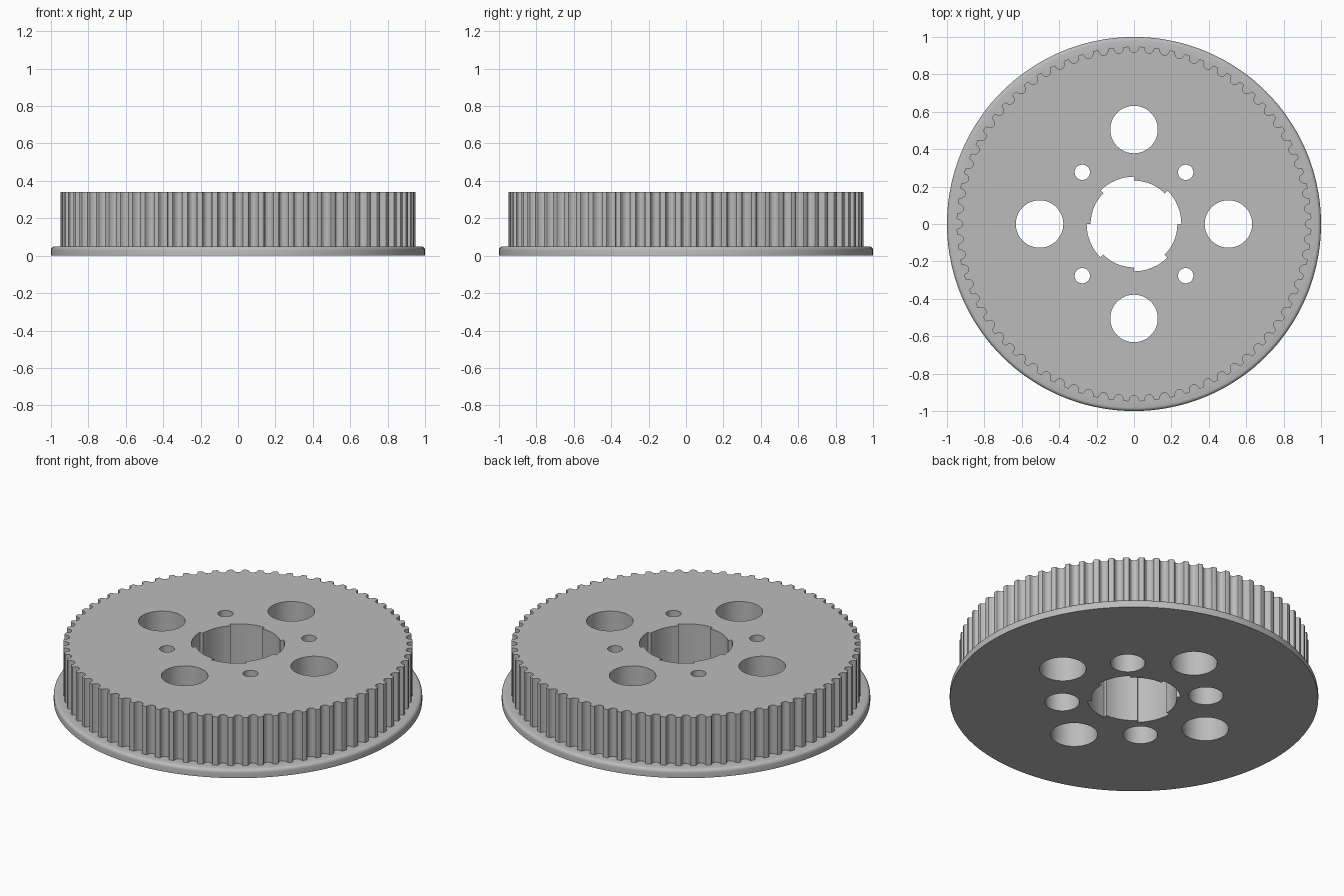
import bpy
import bmesh
from math import cos, sin, pi, radians

if "Cube" in bpy.data.objects:
    bpy.data.objects.remove(bpy.data.objects["Cube"], do_unlink=True)

HEIGHT = 0.34
FLANGE = 0.05
TEETH = 72
TIP_R = 0.948
MM = 0.0418  # belt millimetres to model units

grey = bpy.data.materials.new("plain grey")
grey.use_nodes = True
grey.diffuse_color = (0.5, 0.5, 0.5, 1)
grey.node_tree.nodes["Principled BSDF"].inputs["Base Color"].default_value = (0.5, 0.5, 0.5, 1)


def stack(name, rings):
    """Closed solid skinned between outlines of equal point count."""
    bm = bmesh.new()
    loops = [[bm.verts.new((x, y, z)) for x, y in pts] for pts, z in rings]
    n = len(loops[0])
    bm.faces.new(loops[0][::-1])
    bm.faces.new(loops[-1])
    for a, b in zip(loops, loops[1:]):
        for i in range(n):
            j = (i + 1) % n
            bm.faces.new((a[i], a[j], b[j], b[i]))
    mesh = bpy.data.meshes.new(name)
    bm.to_mesh(mesh)
    bm.free()
    mesh.materials.append(grey)
    obj = bpy.data.objects.new(name, mesh)
    bpy.context.collection.objects.link(obj)
    return obj


def circle(r, n=48, cx=0, cy=0):
    return [(cx + r * cos(2 * pi * i / n), cy + r * sin(2 * pi * i / n)) for i in range(n)]


def combine(target, tool, operation):
    mod = target.modifiers.new("combine", "BOOLEAN")
    mod.operation = operation
    mod.solver = "EXACT"
    mod.object = tool
    bpy.context.view_layer.objects.active = target
    bpy.ops.object.modifier_apply(modifier=mod.name)
    bpy.data.objects.remove(tool, do_unlink=True)


# Flange disc with a rounded upper rim
fillet = 0.02
rings = [(circle(1, 144), 0)]
for k in range(5):
    a = k / 4 * pi / 2
    rings.append((circle(1 - fillet + fillet * cos(a), 144), FLANGE - fillet + fillet * sin(a)))
pulley = stack("toothed_pulley", rings)

# Toothed drum: rounded belt grooves repeated around the rim
half = [(0.747, 0), (0.648, 0.037), (0.598, 0.13), (0.547, 0.343),
        (0.452, 0.54), (0.248, 0.707)]
groove = [(-w, d) for w, d in half] + [(0, 0.764)] + [(w, d) for w, d in half[::-1]]
outline = []
for t in range(TEETH):
    a = 2 * pi * t / TEETH
    for w, d in groove:
        r, s = TIP_R - d * MM, w * MM
        outline.append((r * cos(a) - s * sin(a), r * sin(a) + s * cos(a)))
drum = stack("drum", [(outline, FLANGE / 2), (outline, HEIGHT)])
combine(pulley, drum, "UNION")


def drill(pts, bottom, top):
    combine(pulley, stack("cutter", [(pts, bottom), (pts, top)]), "DIFFERENCE")


# Central bore with four shallow wide keyways
bore = []
for sector in range(8):
    r = 0.253 if sector % 2 == 0 else 0.232
    for k in range(9):
        a = radians(45 * (sector + k / 8))
        bore.append((r * cos(a), r * sin(a)))
drill(bore, -0.1, HEIGHT + 0.1)

# Large lightening holes, and screw holes counterbored from below
for q in range(4):
    a = q * pi / 2
    drill(circle(0.127, 48, 0.505 * cos(a), 0.505 * sin(a)), -0.1, HEIGHT + 0.1)
    b = a + pi / 4
    x, y = 0.391 * cos(b), 0.391 * sin(b)
    drill(circle(0.041, 32, x, y), -0.1, HEIGHT + 0.1)
    drill(circle(0.094, 40, x, y), -0.1, 0.2)

bpy.ops.object.select_all(action="DESELECT")
pulley.select_set(True)
bpy.context.view_layer.objects.active = pulley
bpy.ops.object.shade_smooth_by_angle(angle=radians(25))
